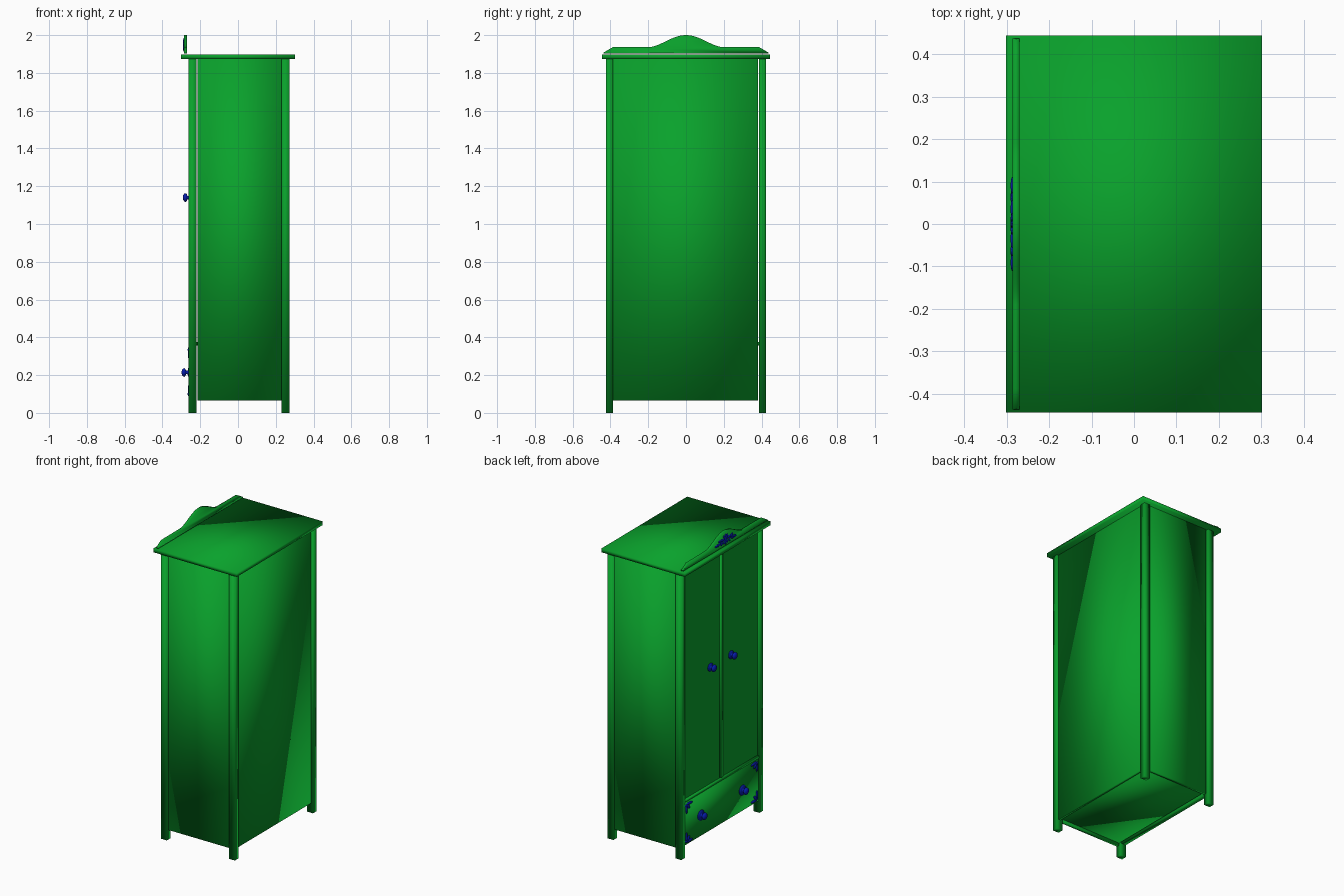
import bpy, bmesh
from math import sin, cos, pi, radians
from mathutils import Matrix

if "Cube" in bpy.data.objects:
    bpy.data.objects.remove(bpy.data.objects["Cube"])


def material(name, rgb):
    m = bpy.data.materials.new(name)
    m.diffuse_color = (*rgb, 1)
    m.use_nodes = True
    m.node_tree.nodes["Principled BSDF"].inputs["Base Color"].default_value = m.diffuse_color
    return m


GREEN = material("green_paint", (0.003, 0.36, 0.025))
BLUE = material("blue_metal", (0.002, 0.012, 0.42))


def finish(bm, name, mat, soft=False):
    """soft = smooth shading across every edge, as on the painted panels."""
    bmesh.ops.recalc_face_normals(bm, faces=bm.faces)
    me = bpy.data.meshes.new(name)
    for f in bm.faces:
        f.smooth = soft
    bm.to_mesh(me)
    bm.free()
    me.materials.append(mat)
    ob = bpy.data.objects.new(name, me)
    bpy.context.collection.objects.link(ob)
    if not soft:
        bpy.context.view_layer.objects.active = ob
        ob.select_set(True)
        bpy.ops.object.shade_smooth_by_angle(angle=radians(40))
        ob.select_set(False)
    return ob


def box(name, x, y, z, soft=True):
    bm = bmesh.new()
    size = [b - a for a, b in (x, y, z)]
    mid = [(a + b) / 2 for a, b in (x, y, z)]
    bmesh.ops.create_cube(bm, size=1, matrix=Matrix.Translation(mid) @ Matrix.Diagonal((*size, 1)))
    return finish(bm, name, GREEN, soft)


def extrude_x(name, pts, x0, x1):
    """Outline in (y, z), extruded from x0 to x1."""
    bm = bmesh.new()
    face = bm.faces.new([bm.verts.new((x0, y, z)) for y, z in pts])
    out = bmesh.ops.extrude_face_region(bm, geom=[face])
    bmesh.ops.translate(bm, vec=(x1 - x0, 0, 0),
                        verts=[v for v in out["geom"] if isinstance(v, bmesh.types.BMVert)])
    return finish(bm, name, GREEN, True)


def knob(name, y, z, x, plate):
    """Turned knob: (distance out from the face, radius) spun about the x axis."""
    prof = [(0, 0), (0, plate), (0.004, plate), (0.007, plate * 0.6), (0.009, 0.01),
            (0.018, 0.009), (0.021, 0.018), (0.027, 0.023), (0.034, 0.021), (0.04, 0.012), (0.042, 0)]
    bm = bmesh.new()
    vs = [bm.verts.new((x - d, y + r, z)) for d, r in prof]
    es = [bm.edges.new(p) for p in zip(vs, vs[1:])]
    bmesh.ops.spin(bm, geom=vs + es, cent=(x, y, z), axis=(1, 0, 0), angle=2 * pi, steps=24)
    bmesh.ops.remove_doubles(bm, verts=bm.verts, dist=1e-5)
    return finish(bm, name, BLUE, True)


def add_leaf(bm, x, y, z, angle, length, width, thick=0.004):
    """Flattened leaf growing from (y, z) in direction angle."""
    mat = (Matrix.Translation((x, y + cos(angle) * length / 2, z + sin(angle) * length / 2))
           @ Matrix.Rotation(angle, 4, 'X') @ Matrix.Diagonal((thick, length / 2, width / 2, 1)))
    bmesh.ops.create_uvsphere(bm, u_segments=10, v_segments=8, radius=1, matrix=mat)


# Carcass: corner posts, sides, back, floor
for sx, (x0, x1) in (("front", (-0.262, -0.219)), ("back", (0.23, 0.273))):
    for side, (y0, y1) in (("left", (0.386, 0.423)), ("right", (-0.423, -0.386))):
        box(f"{sx}_{side}_post", (x0, x1), (y0, y1), (0, 1.876))
box("left_side_panel", (-0.214, 0.235), (0.392, 0.412), (0.065, 1.876))
box("right_side_panel", (-0.214, 0.235), (-0.412, -0.392), (0.065, 1.876))
box("back_panel", (0.245, 0.262), (-0.39, 0.381), (0.065, 1.876))
box("floor_panel", (-0.214, 0.25), (-0.395, 0.381), (0.08, 0.095))

# Top board
box("top_board", (-0.302, 0.302), (-0.444, 0.444), (1.873, 1.898))

# Front: rail, drawer, doors and cover strip
box("middle_rail", (-0.258, -0.214), (-0.39, 0.39), (0.358, 0.374))
box("drawer_front", (-0.257, -0.224), (-0.383, 0.381), (0.078, 0.355))
box("left_door", (-0.25, -0.224), (0.003, 0.381), (0.377, 1.873), False)
box("right_door", (-0.25, -0.224), (-0.383, -0.003), (0.377, 1.873), False)
box("door_cover_strip", (-0.26, -0.245), (-0.009, 0.009), (0.38, 1.87))

# Crest: sloped ends, flat shoulders and a smooth central hump
hump = [(-0.19 + 0.38 * i / 24) for i in range(25)]
top = [(y, 1.937 + 0.063 * (0.5 + 0.5 * cos(pi * y / 0.19)) ** 0.8) for y in hump]
crest = [(-0.438, 1.903), (-0.436, 1.908), (-0.388, 1.936)] + top
crest += [(0.388, 1.936), (0.436, 1.908), (0.438, 1.903)]
extrude_x("crest", crest, -0.286, -0.27)

# Knobs
for side, s in (("left", 1), ("right", -1)):
    knob(f"{side}_door_knob", s * 0.107, 1.14, -0.25, 0.026)
    knob(f"{side}_drawer_knob", s * 0.215, 0.214, -0.257, 0.033)

# Leaf ornaments in the drawer corners, fanning inwards
for side, s in (("left", 1), ("right", -1)):
    for level, z, t in (("upper", 0.342, -1), ("lower", 0.092, 1)):
        bm = bmesh.new()
        y = s * 0.367
        for deg, ln, w in ((4, 0.065, 0.018), (45, 0.05, 0.02), (86, 0.065, 0.018)):
            a = radians(deg)
            add_leaf(bm, -0.259, y, z, t * a if s < 0 else pi - t * a, ln, w, 0.006)
        add_leaf(bm, -0.26, y - s * 0.002, z + t * 0.008, 0, 0.014, 0.014, 0.008)
        finish(bm, f"{level}_{side}_drawer_ornament", BLUE, True)

# Leafy spray on the crest
bm = bmesh.new()
add_leaf(bm, -0.287, -0.014, 1.948, 0, 0.028, 0.028, 0.005)
for deg in (50, 90, 130, 230, 270, 310):
    add_leaf(bm, -0.287, 0, 1.948, radians(deg), 0.036, 0.018)
for s in (1, -1):
    for y, z, deg, ln in ((0.01, 1.948, 8, 0.05), (0.045, 1.945, -25, 0.045), (0.045, 1.943, 30, 0.035),
                          (0.07, 1.938, -8, 0.042), (0.03, 1.942, -50, 0.03)):
        a = radians(deg)
        add_leaf(bm, -0.287, s * y, z, a if s > 0 else pi - a, ln, 0.016)
finish(bm, "crest_ornament", BLUE, True)
